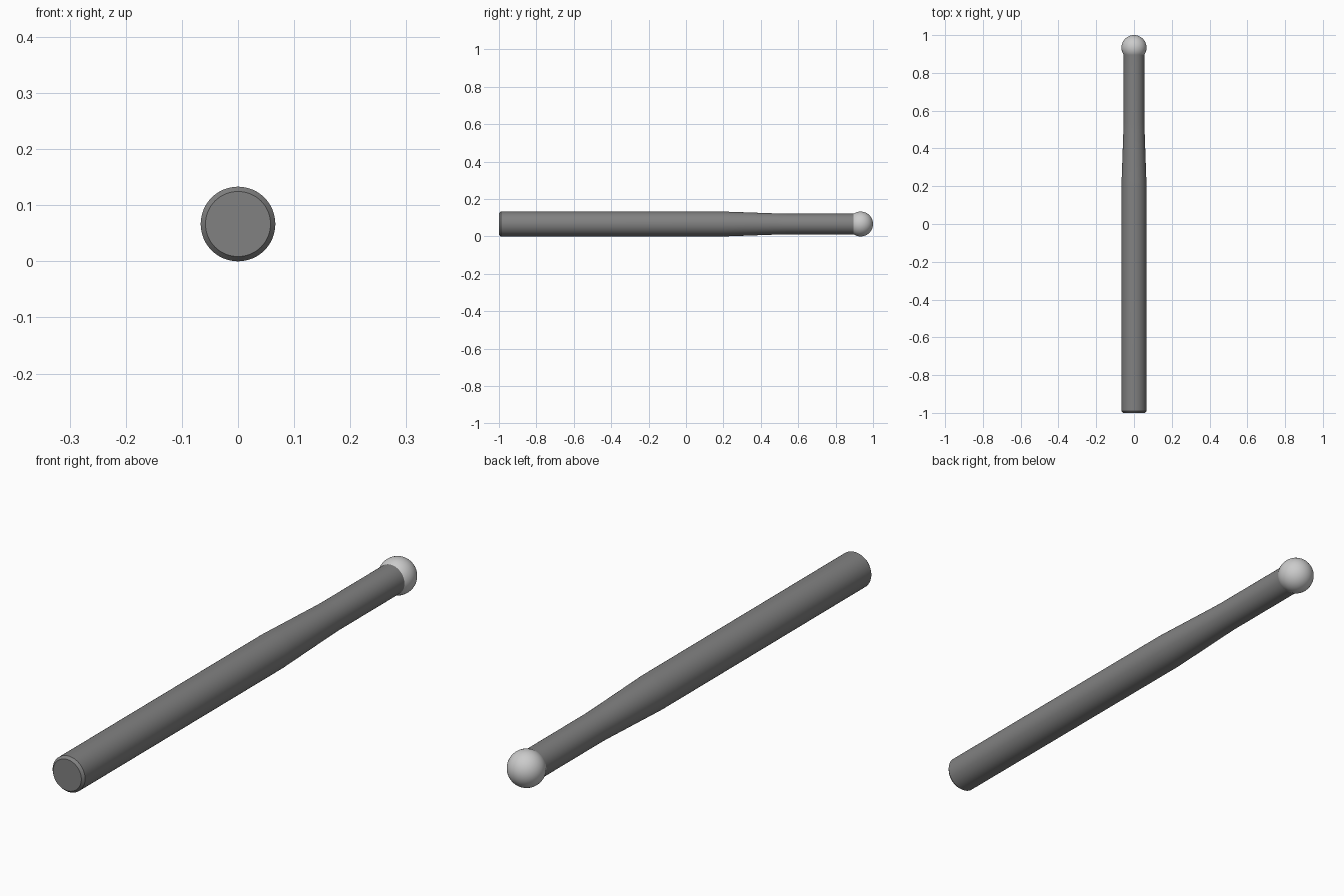
import bpy, bmesh, math
from mathutils import Matrix, Vector

if "Cube" in bpy.data.objects:
    bpy.data.objects.remove(bpy.data.objects["Cube"])

R = 0.0665  # largest radius, also the axis height


def material(name, v):
    m = bpy.data.materials.new(name)
    m.diffuse_color = (v, v, v, 1)
    m.use_nodes = True
    m.node_tree.nodes["Principled BSDF"].inputs["Base Color"].default_value = m.diffuse_color
    return m


def finish(bm, name, mat, angle):
    bmesh.ops.remove_doubles(bm, verts=bm.verts, dist=1e-5)
    bmesh.ops.recalc_face_normals(bm, faces=bm.faces)
    me = bpy.data.meshes.new(name)
    bm.to_mesh(me)
    bm.free()
    ob = bpy.data.objects.new(name, me)
    bpy.context.collection.objects.link(ob)
    me.materials.append(mat)
    bpy.ops.object.select_all(action='DESELECT')
    ob.select_set(True)
    bpy.context.view_layer.objects.active = ob
    bpy.ops.object.shade_smooth_by_angle(angle=math.radians(angle))
    return ob


# Shaft: lathed profile (radius, y) with chamfered butt and tapered neck
profile = [(0, -1), (0.058, -1), (R, -0.99), (R, 0.2), (0.0655, 0.23),
           (0.056, 0.5), (0.055, 0.54), (0.055, 0.91), (0, 0.91)]
bm = bmesh.new()
verts = [bm.verts.new((r, y, R)) for r, y in profile]
edges = [bm.edges.new(p) for p in zip(verts, verts[1:])]
bmesh.ops.spin(bm, geom=verts + edges, cent=(0, 0, R), axis=(0, 1, 0),
               angle=math.tau, steps=64, use_duplicate=False)
finish(bm, "shaft", material("dark_grey", 0.22), 30)

# Ball tip, poles along the shaft axis
bm = bmesh.new()
bmesh.ops.create_uvsphere(
    bm, u_segments=48, v_segments=24, radius=R,
    matrix=Matrix.Translation(Vector((0, 1 - R, R))) @ Matrix.Rotation(math.pi / 2, 4, 'X'))
finish(bm, "ball_tip", material("light_grey", 0.65), 40)
